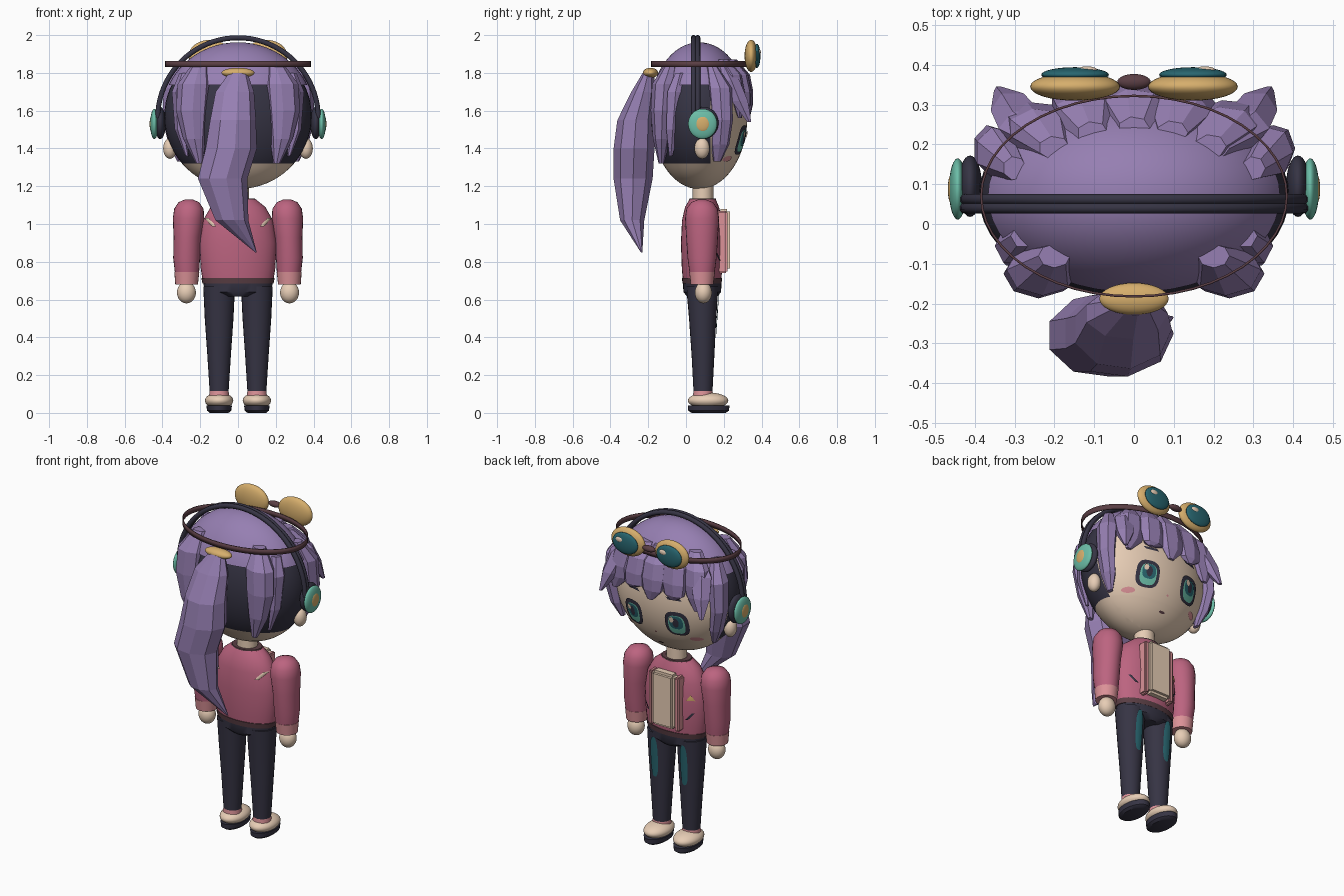
import bpy, bmesh, math
from mathutils import Matrix, Vector

if "Cube" in bpy.data.objects:
    bpy.data.objects.remove(bpy.data.objects["Cube"])


def material(name, rgb):
    m = bpy.data.materials.new(name)
    m.use_nodes = True
    col = tuple((c / 255 / 12.92) if c < 11 else ((c / 255 + 0.055) / 1.055) ** 2.4 for c in rgb) + (1,)
    m.diffuse_color = col
    m.node_tree.nodes["Principled BSDF"].inputs["Base Color"].default_value = col
    return m


PURPLE = material("purple hair", (150, 127, 178))
NAVY = material("dark navy", (54, 52, 68))
PINK = material("rose jacket", (188, 100, 128))
SKIN = material("skin cream", (232, 206, 182))
GOLD = material("gold", (214, 174, 108))
MINT = material("mint", (108, 190, 168))
TEAL = material("deep teal", (40, 102, 112))
BROWN = material("brown strap", (90, 62, 68))
BLUSH = material("light pink", (220, 146, 152))


def finish(name, bm, mats, smooth=True):
    me = bpy.data.meshes.new(name)
    bm.to_mesh(me)
    bm.free()
    ob = bpy.data.objects.new(name, me)
    bpy.context.collection.objects.link(ob)
    for m in mats if isinstance(mats, list) else [mats]:
        me.materials.append(m)
    if smooth:
        bpy.ops.object.select_all(action='DESELECT')
        ob.select_set(True)
        bpy.context.view_layer.objects.active = ob
        bpy.ops.object.shade_smooth_by_angle(angle=math.radians(40))
    return ob


def loft(name, rings, mat, sides=24, smooth=True, caps=True):
    """Skin horizontal elliptical rings given as (x, y, z, rx, ry)."""
    bm = bmesh.new()
    loops = [[bm.verts.new((x + rx * math.cos(math.tau * i / sides),
                            y + ry * math.sin(math.tau * i / sides), z))
              for i in range(sides)] for x, y, z, rx, ry in rings]
    for a, b in zip(loops, loops[1:]):
        for i in range(sides):
            j = (i + 1) % sides
            bm.faces.new((a[i], a[j], b[j], b[i]))
    if caps:
        bm.faces.new(loops[0])
        bm.faces.new(loops[-1])
    bmesh.ops.recalc_face_normals(bm, faces=bm.faces)
    return finish(name, bm, mat, smooth)


def sphere_bm(c, r, seg=32, rows=20):
    bm = bmesh.new()
    bmesh.ops.create_uvsphere(bm, u_segments=seg, v_segments=rows, radius=1,
                              matrix=Matrix.Translation(c) @ Matrix.Diagonal((*r, 1)))
    return bm


def ellipsoid(name, c, r, mat):
    return finish(name, sphere_bm(c, r), mat)


def cut(bm, co, no, clear=False):
    bmesh.ops.bisect_plane(bm, geom=bm.verts[:] + bm.edges[:] + bm.faces[:],
                           plane_co=co, plane_no=no, clear_inner=clear)


def box(name, c, size, mat, bevel=0.01):
    bm = bmesh.new()
    bmesh.ops.create_cube(bm, size=1, matrix=Matrix.Translation(c) @ Matrix.Diagonal((*size, 1)))
    bmesh.ops.bevel(bm, geom=bm.edges[:], offset=bevel, segments=2, affect='EDGES')
    return finish(name, bm, mat)


def patch(name, outline, surf, mat, side=1):
    """Thin plate that follows a surface y = surf(x, z)."""
    cx = sum(p[0] for p in outline) / len(outline)
    cz = sum(p[1] for p in outline) / len(outline)
    n = len(outline)
    bm = bmesh.new()
    put = lambda x, z: bm.verts.new((x, surf(x, z), z))
    mid = put(cx, cz)
    loops = [[put(cx + (x - cx) * t, cz + (z - cz) * t) for x, z in outline] for t in (0.4, 0.7, 1)]
    for i in range(n):
        j = (i + 1) % n
        bm.faces.new((mid, loops[0][i], loops[0][j]))
        for a, b in zip(loops, loops[1:]):
            bm.faces.new((a[i], b[i], b[j], a[j]))
    for f in bm.faces:
        f.normal_update()
        if f.normal.y * side < 0:
            f.normal_flip()
    return finish(name, bm, mat)


def oval(cx, cz, rx, rz, p=1.0, n=24):
    pw = lambda v: math.copysign(abs(v) ** p, v)
    return [(cx + rx * pw(math.cos(math.tau * i / n)), cz + rz * pw(math.sin(math.tau * i / n))) for i in range(n)]


def slant(cx, cz, dx, dz, w):
    return [(cx - dx - w, cz - dz), (cx - dx + w, cz - dz), (cx + dx + w, cz + dz), (cx + dx - w, cz + dz)]


def tube(name, pts, r, mat):
    cu = bpy.data.curves.new(name, 'CURVE')
    cu.dimensions, cu.bevel_depth, cu.bevel_resolution, cu.use_fill_caps = '3D', r, 3, True
    sp = cu.splines.new('POLY')
    sp.points.add(len(pts) - 1)
    for p, co in zip(sp.points, pts):
        p.co = (*co, 1)
    cu.materials.append(mat)
    ob = bpy.data.objects.new(name, cu)
    bpy.context.collection.objects.link(ob)


# Head: skin face, dark undercut at the back
HC, HR = Vector((0, 0.07, 1.57)), (0.39, 0.255, 0.385)
bm = sphere_bm(HC, HR, 48, 32)
cut(bm, (0, 0, 1.32), (0, 0, 1))
cut(bm, (0, 0.13, 0), (0, 1, 0))
for f in bm.faces:
    c = f.calc_center_median()
    f.material_index = 1 if c.y < 0.13 and c.z > 1.32 else 0
finish("head", bm, [SKIN, NAVY])

# Hair cap
bm = sphere_bm((0, 0.07, 1.58), (0.402, 0.265, 0.382), 48, 32)
cut(bm, (0, 0, 1.735), (0, 0, 1), True)
finish("hair_cap", bm, PURPLE)


def face_at(off):
    def surf(x, z):
        q = 1 - (x / HR[0]) ** 2 - ((z - HC.z) / HR[2]) ** 2
        return HC.y + HR[1] * math.sqrt(max(q, 0)) + off
    return surf


# Face details
for s, tag in ((1, "left_"), (-1, "right_")):
    x = 0.145 * s
    patch(tag + "eye_outline", oval(x, 1.445, 0.068, 0.078, 0.7), face_at(0.006), NAVY)
    patch(tag + "eye_iris", oval(x, 1.44, 0.048, 0.06, 0.7), face_at(0.009), MINT)
    patch(tag + "eye_iris_shade", oval(x, 1.455, 0.04, 0.042, 0.8), face_at(0.012), TEAL)
    patch(tag + "eye_pupil", oval(x, 1.455, 0.018, 0.03), face_at(0.015), NAVY)
    patch(tag + "eye_highlight", oval(x + 0.022, 1.475, 0.014, 0.018), face_at(0.018), SKIN)
    patch(tag + "brow", slant(x - 0.01 * s, 1.60, 0.008, 0.007, 0.04), face_at(0.006), NAVY)
    patch(tag + "blush", oval(0.225 * s, 1.345, 0.032, 0.015), face_at(0.005), BLUSH)
    ellipsoid(tag + "ear", (0.36 * s, 0.085, 1.40), (0.036, 0.04, 0.055), SKIN)
patch("nose", oval(0, 1.36, 0.007, 0.006), face_at(0.006), BLUSH)
patch("mouth", oval(0, 1.275, 0.02, 0.006), face_at(0.006), BROWN)

# Fringe locks with uneven tips
for i, (x, tip) in enumerate(((-0.25, 1.55), (-0.13, 1.6), (0, 1.57), (0.12, 1.61), (0.24, 1.56))):
    y = 0.07 + 0.25 * math.sqrt(1 - (x / 0.42) ** 2)
    loft(f"fringe_lock_{i + 1}",
         [(x * 0.8, y - 0.08, 1.87, 0.04, 0.03), (x * 0.95, y - 0.03, 1.79, 0.08, 0.05),
          (x, y - 0.005, 1.7, 0.085, 0.042), (x * 1.05, y + 0.005, 1.63, 0.07, 0.03),
          (x * 1.12 + 0.01, y + 0.01, tip, 0.02, 0.01)], PURPLE, 7, False)

# Side, temple and back locks
for s, tag in ((1, "left_"), (-1, "right_")):
    loft(tag + "temple_tuft",
         [(0.2 * s, 0.19, 1.86, 0.04, 0.03), (0.27 * s, 0.24, 1.76, 0.07, 0.05),
          (0.305 * s, 0.285, 1.65, 0.055, 0.05), (0.34 * s, 0.335, 1.54, 0.012, 0.012)], PURPLE, 6, False)
    loft(tag + "side_lock",
         [(0.3 * s, 0.14, 1.83, 0.03, 0.03), (0.345 * s, 0.18, 1.72, 0.055, 0.065),
          (0.36 * s, 0.19, 1.55, 0.045, 0.06), (0.335 * s, 0.18, 1.42, 0.035, 0.05),
          (0.31 * s, 0.165, 1.33, 0.012, 0.02)], PURPLE, 7, False)
    loft(tag + "back_lock",
         [(0.2 * s, -0.08, 1.85, 0.04, 0.03), (0.23 * s, -0.115, 1.74, 0.09, 0.065),
          (0.24 * s, -0.125, 1.6, 0.088, 0.062), (0.23 * s, -0.13, 1.45, 0.06, 0.045),
          (0.205 * s, -0.13, 1.32, 0.018, 0.015)], PURPLE, 8, False)
    loft(tag + "back_side_lock",
         [(0.28 * s, -0.03, 1.8, 0.03, 0.03), (0.305 * s, -0.055, 1.7, 0.045, 0.05),
          (0.305 * s, -0.07, 1.5, 0.03, 0.04), (0.27 * s, -0.08, 1.36, 0.01, 0.01)], PURPLE, 6, False)

# Ponytail and its tie
loft("ponytail",
     [(0, -0.2, 1.8, 0.05, 0.03), (-0.02, -0.225, 1.7, 0.105, 0.065), (-0.03, -0.265, 1.55, 0.125, 0.1),
      (-0.04, -0.275, 1.4, 0.14, 0.11), (-0.085, -0.28, 1.24, 0.135, 0.105), (-0.035, -0.285, 1.02, 0.09, 0.065),
      (0.095, -0.235, 0.85, 0.004, 0.004)], PURPLE, 9, False)
ellipsoid("ponytail_tie", (0, -0.188, 1.8), (0.087, 0.04, 0.027), GOLD)

# Goggles
strap = loft("goggle_strap", [(0, 0.07, 1.83, 0.387, 0.255), (0, 0.07, 1.862, 0.387, 0.255)], BROWN, 48, caps=False)
strap.modifiers.new("thickness", 'SOLIDIFY').thickness = 0.006
ellipsoid("goggle_bridge", (0, 0.357, 1.89), (0.042, 0.02, 0.018), BROWN)
for s, tag in ((1, "left_"), (-1, "right_")):
    ellipsoid(tag + "goggle_rim", (0.148 * s, 0.345, 1.89), (0.113, 0.035, 0.085), GOLD)
    ellipsoid(tag + "goggle_lens", (0.148 * s, 0.375, 1.89), (0.085, 0.019, 0.064), TEAL)
    ellipsoid(tag + "lens_glint", (0.148 * s + 0.03, 0.387, 1.91), (0.026, 0.009, 0.016), SKIN)

# Headphones
arc = [(0.425 * math.cos(a), 1.56 + 0.426 * math.sin(a)) for a in (math.pi * i / 40 for i in range(41))]
for k, y in enumerate((0.04, 0.062)):
    tube(f"headphone_band_{k + 1}", [(x, y, z) for x, z in arc], 0.014, NAVY)
for s, tag in ((1, "left_"), (-1, "right_")):
    ellipsoid(tag + "ear_cushion", (0.412 * s, 0.095, 1.535), (0.03, 0.077, 0.085), NAVY)
    ellipsoid(tag + "ear_cup", (0.443 * s, 0.088, 1.53), (0.022, 0.077, 0.08), MINT)
    ellipsoid(tag + "cup_button", (0.458 * s, 0.088, 1.53), (0.01, 0.038, 0.042), GOLD)

# Torso
loft("neck", [(0, 0.09, 1.08, 0.06, 0.055), (0, 0.09, 1.24, 0.058, 0.055)], SKIN)
loft("jacket_body",
     [(0, 0.085, 0.69, 0.185, 0.1), (0, 0.085, 0.76, 0.197, 0.107), (0, 0.085, 0.9, 0.205, 0.112),
      (0, 0.085, 1.02, 0.185, 0.106), (0, 0.085, 1.09, 0.145, 0.09), (0, 0.088, 1.13, 0.095, 0.07)], PINK, 32)
loft("jacket_hem", [(0, 0.085, 0.685, 0.188, 0.103), (0, 0.085, 0.715, 0.194, 0.107)], BROWN, 32)
loft("jacket_collar", [(0, 0.088, 1.11, 0.1, 0.074), (0, 0.088, 1.136, 0.09, 0.07)], BROWN)
box("shirt_panel", (0, 0.2, 0.915), (0.15, 0.066, 0.33), SKIN, 0.015)


def torso_at(side):
    def surf(x, z):
        rx = 0.205 if z < 0.92 else 0.205 - 0.2 * (z - 0.92)
        return 0.085 + side * (0.112 * math.sqrt(max(1 - (x / rx) ** 2, 0)) + 0.006)
    return surf


for s, tag in ((1, "left_"), (-1, "right_")):
    box(tag + "lapel", (0.088 * s, 0.19, 0.905), (0.03, 0.06, 0.33), BLUSH, 0.008)
    patch(tag + "pocket_slit", slant(0.145 * s, 0.83, 0.018 * s, 0.022, 0.007), torso_at(1), NAVY)
    patch(tag + "back_mark", slant(0.147 * s, 1.01, 0.02 * s, 0.022, 0.011), torso_at(-1), SKIN, -1)
patch("chest_badge", [(-0.17, 0.925), (-0.125, 0.925), (-0.147, 0.96)], torso_at(1), GOLD)

# Arms, hands, legs and shoes
for s, tag in ((1, "left_"), (-1, "right_")):
    loft(tag + "sleeve",
         [(0.27 * s, 0.085, 0.74, 0.064, 0.066), (0.272 * s, 0.085, 0.82, 0.071, 0.077),
          (0.268 * s, 0.085, 0.93, 0.073, 0.084), (0.262 * s, 0.085, 1.03, 0.083, 0.09),
          (0.26 * s, 0.085, 1.08, 0.078, 0.083), (0.26 * s, 0.085, 1.115, 0.055, 0.058),
          (0.26 * s, 0.085, 1.13, 0.02, 0.02)], PINK)
    loft(tag + "cuff", [(0.272 * s, 0.085, 0.68, 0.06, 0.06), (0.271 * s, 0.085, 0.745, 0.066, 0.068)], BLUSH)
    ellipsoid(tag + "hand", (0.273 * s, 0.092, 0.637), (0.05, 0.045, 0.057), SKIN)
    loft(tag + "leg",
         [(0.1 * s, 0.09, 0.11, 0.05, 0.05), (0.1 * s, 0.09, 0.3, 0.062, 0.06),
          (0.1 * s, 0.088, 0.5, 0.076, 0.072), (0.1 * s, 0.086, 0.67, 0.084, 0.085)], NAVY)
    patch(tag + "leg_stripe", oval(0.1 * s, 0.52, 0.024, 0.125, 0.7),
          lambda x, z, s=s: 0.088 + math.sqrt((0.072 + 0.07 * (z - 0.5)) ** 2 - (x - 0.1 * s) ** 2) + 0.006, TEAL)
    loft(tag + "sock", [(0.1 * s, 0.09, 0.08, 0.054, 0.054), (0.1 * s, 0.09, 0.118, 0.05, 0.05)], BLUSH)
    ellipsoid(tag + "shoe", (0.1 * s, 0.117, 0.065), (0.075, 0.107, 0.043), SKIN)
    loft(tag + "sole", [(0.1 * s, 0.12, 0, 0.05, 0.09), (0.1 * s, 0.12, 0.012, 0.064, 0.108),
                        (0.1 * s, 0.12, 0.04, 0.068, 0.11)], NAVY)
loft("hips", [(0, 0.086, 0.615, 0.08, 0.08), (0, 0.086, 0.64, 0.175, 0.1), (0, 0.086, 0.7, 0.186, 0.102)], NAVY, 32)
